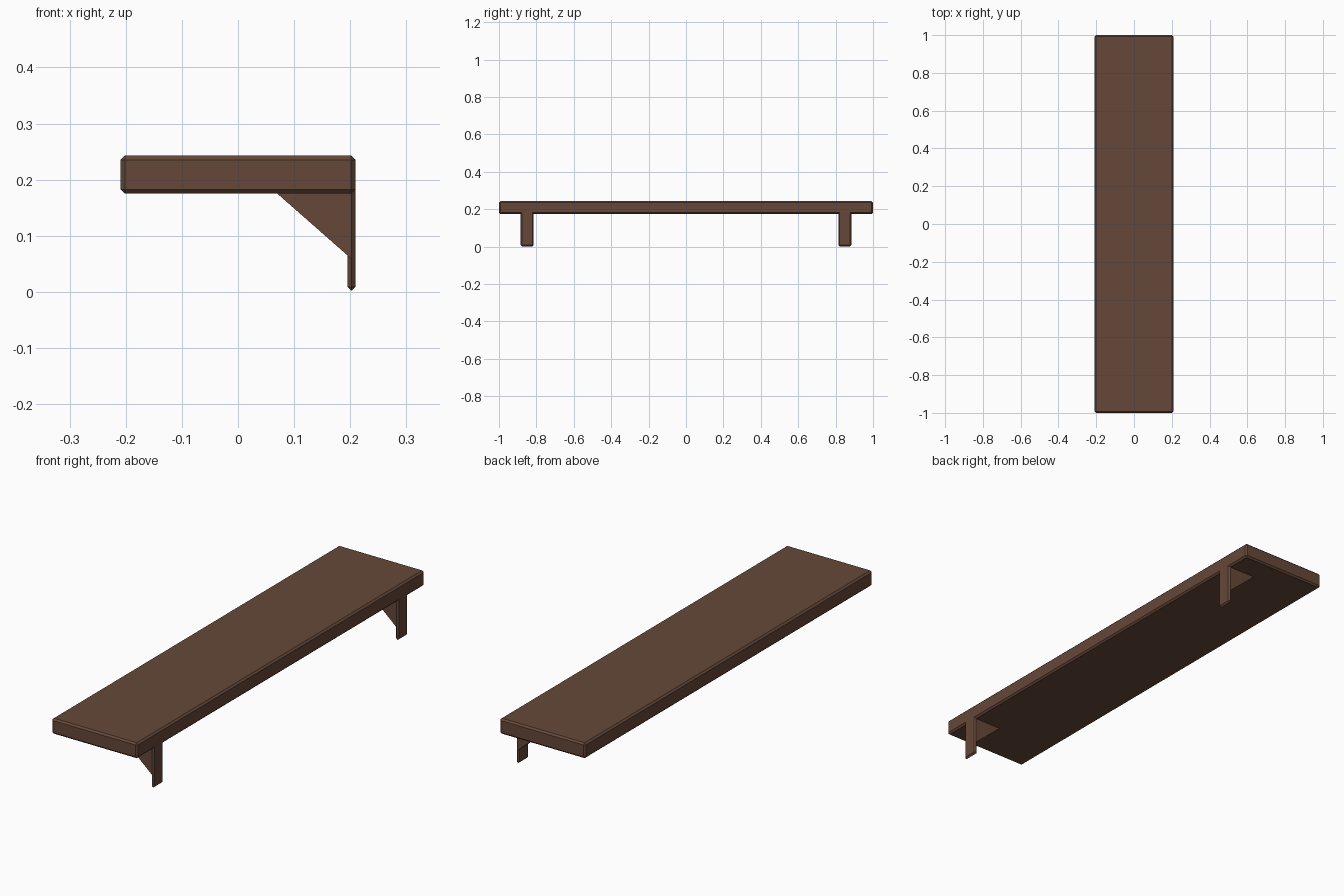
import bpy
import bmesh

if "Cube" in bpy.data.objects:
    bpy.data.objects.remove(bpy.data.objects["Cube"])

wood = bpy.data.materials.new("dark_wood")
wood.diffuse_color = (0.13, 0.065, 0.04, 1)
wood.use_nodes = True
wood.node_tree.nodes["Principled BSDF"].inputs["Base Color"].default_value = wood.diffuse_color


def make_object(name, bm):
    bmesh.ops.recalc_face_normals(bm, faces=bm.faces)
    mesh = bpy.data.meshes.new(name)
    bm.to_mesh(mesh)
    bm.free()
    mesh.materials.append(wood)
    obj = bpy.data.objects.new(name, mesh)
    bpy.context.collection.objects.link(obj)
    return obj


def prism(name, profile, y0, y1, chamfer=0):
    """Extrude an (x, z) profile from y0 to y1, with optional chamfered edges."""
    bm = bmesh.new()
    face = bm.faces.new([bm.verts.new((x, y0, z)) for x, z in profile])
    ext = bmesh.ops.extrude_face_region(bm, geom=[face])["geom"]
    moved = [v for v in ext if isinstance(v, bmesh.types.BMVert)]
    bmesh.ops.translate(bm, verts=moved, vec=(0, y1 - y0, 0))
    obj = make_object(name, bm)
    if chamfer:
        mod = obj.modifiers.new("chamfer", "BEVEL")
        mod.width = chamfer
        mod.segments = 1
        mod.limit_method = 'NONE'
    return obj


def rect(x0, x1, z0, z1):
    return [(x0, z0), (x1, z0), (x1, z1), (x0, z1)]


# Thick board
prism("shelf_board", rect(-0.209, 0.209, 0.175, 0.243), -1, 1, 0.0075)

# Two brackets: a thin wall plate and a wedge under the board
for side, yc in (("front", -0.85), ("back", 0.85)):
    y0, y1 = yc - 0.035, yc + 0.035
    prism(side + "_wall_plate", rect(0.195, 0.209, 0.002, 0.19), y0, y1, 0.0069)
    prism(side + "_wedge", [(0.069, 0.176), (0.202, 0.176), (0.202, 0.059)], y0, y1)
